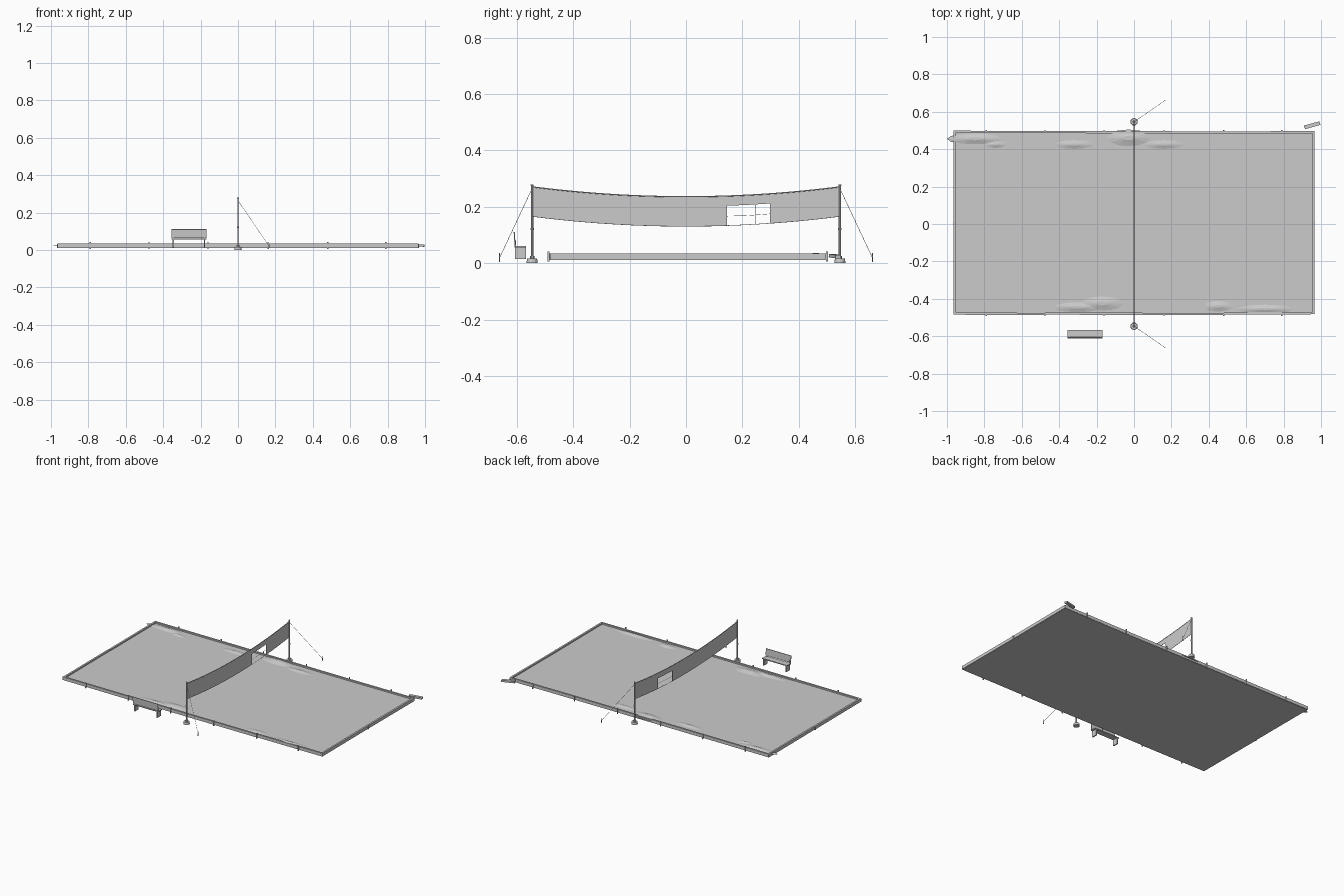
import bpy, bmesh, math, random
from mathutils import Vector, Matrix

if "Cube" in bpy.data.objects:
    bpy.data.objects.remove(bpy.data.objects["Cube"])

random.seed(4)
CY = 0.006          # court centre in y
POST_Y = 0.546


def finish(name, bm):
    me = bpy.data.meshes.new(name)
    bmesh.ops.recalc_face_normals(bm, faces=bm.faces[:])
    bm.to_mesh(me)
    bm.free()
    ob = bpy.data.objects.new(name, me)
    bpy.context.collection.objects.link(ob)
    return ob


def box(name, loc, size, rot=(0, 0, 0)):
    bm = bmesh.new()
    bmesh.ops.create_cube(bm, size=1)
    bmesh.ops.scale(bm, vec=size, verts=bm.verts)
    ob = finish(name, bm)
    ob.location, ob.rotation_euler = loc, rot
    return ob


def rod(name, a, b, r, r2=None, sides=8):
    a, b = Vector(a), Vector(b)
    bm = bmesh.new()
    bmesh.ops.create_cone(bm, cap_ends=True, segments=sides, radius1=r,
                          radius2=r if r2 is None else r2, depth=(b - a).length)
    ob = finish(name, bm)
    ob.location = (a + b) / 2
    ob.rotation_euler = (b - a).to_track_quat('Z', 'Y').to_euler()
    return ob


# Sand bed
box("sand_bed", (0, CY, 0.0185), (1.925, 0.976, 0.013))


# Low wind-blown drifts against the long boards
def drift(i, x, y, rx, ry, h):
    bm = bmesh.new()
    rings = []
    for f, z in ((1, 0), (0.6, 0.45), (0.25, 0.9)):
        rings.append([bm.verts.new((x + rx * f * math.cos(a * math.pi / 6),
                                    y + ry * f * math.sin(a * math.pi / 6),
                                    0.0245 + h * z)) for a in range(12)])
    for lo, hi in zip(rings, rings[1:]):
        for k in range(12):
            bm.faces.new((lo[k], lo[(k + 1) % 12], hi[(k + 1) % 12], hi[k]))
    bm.faces.new(rings[-1])
    bm.faces.new(rings[0][::-1])
    finish(f"sand_drift_{i}", bm)


for i, d in enumerate([(-0.85, 0.455, 0.15, 0.03, 0.009), (-0.74, 0.425, 0.06, 0.02, 0.006),
                       (-0.32, 0.425, 0.11, 0.025, 0.007), (-0.03, 0.46, 0.12, 0.045, 0.012),
                       (0.16, 0.425, 0.11, 0.025, 0.007), (-0.30, -0.445, 0.14, 0.028, 0.008),
                       (-0.17, -0.425, 0.12, 0.04, 0.010), (0.45, -0.44, 0.08, 0.03, 0.008),
                       (0.70, -0.455, 0.16, 0.025, 0.008)]):
    drift(i, *d)

# Border boards, slightly out of line, with joint stakes
joints = [-0.965, -0.475, 0.0, 0.48, 0.965]
for side, s in (("front", -1), ("back", 1)):
    y = CY + s * 0.485
    for i, (a, b) in enumerate(zip(joints, joints[1:])):
        box(f"{side}_board_{i}", ((a + b) / 2, y + random.uniform(-.002, .002), 0.0235),
            (b - a, 0.012, 0.021), (0, 0, random.uniform(-.006, .006)))
    for i, x in enumerate((-0.79, -0.475, -0.16, 0.16, 0.48, 0.79)):
        box(f"{side}_stake_{i}", (x, y + s * 0.009, 0.024), (0.006, 0.006, 0.036))
for side, s in (("left", -1), ("right", 1)):
    for i, t in enumerate((-1, 1)):
        box(f"{side}_board_{i}", (s * 0.959, CY + t * 0.243, 0.0235),
            (0.012, 0.486, 0.021), (0, 0, random.uniform(-.006, .006)))
    box(f"{side}_stake", (s * 0.966, CY, 0.022), (0.005, 0.006, 0.022))

# Loose board lying off the back right corner
box("loose_board", (0.953, 0.528, 0.025), (0.085, 0.02, 0.012), (0, 0.04, 0.27))

# Posts with footing, collar, cap, guy line and peg
for side, s in (("front", -1), ("back", 1)):
    y = s * POST_Y
    rod(f"{side}_post_footing", (0, y, 0), (0, y, 0.016), 0.02, 0.018, 12)
    rod(f"{side}_post_socket", (0, y, 0.016), (0, y, 0.026), 0.008, None, 10)
    rod(f"{side}_post", (0, y, 0.01), (0, y, 0.277), 0.0042, None, 10)
    rod(f"{side}_post_collar", (0, y, 0.117), (0, y, 0.125), 0.006, None, 10)
    rod(f"{side}_post_cap", (0, y, 0.275), (0, y, 0.28), 0.0055, None, 10)
    rod(f"{side}_guy_line", (0, y, 0.265), (0.165, s * 0.66, 0.022), 0.0009, None, 5)
    rod(f"{side}_guy_peg", (0.165, s * 0.661, 0.005), (0.167, s * 0.662, 0.036), 0.002, None, 6)


# Sagging net with a torn opening
def sag(y):
    return 0.035 * (y / POST_Y) ** 2


HOLE = (0.145, 0.298)
ys = [-POST_Y + 2 * POST_Y * i / 24 for i in range(25)]
ys = sorted([y for y in ys if min(abs(y - h) for h in HOLE) > 0.012] + list(HOLE))
fr = [0, 0.3, 0.67, 1]
bm = bmesh.new()
grid = [[bm.verts.new((0, y, 0.131 + sag(y) + 0.105 * f)) for f in fr] for y in ys]
for i in range(len(ys) - 1):
    torn = HOLE[0] - 1e-4 < (ys[i] + ys[i + 1]) / 2 < HOLE[1]
    for j in range(3):
        if not (torn and j < 2):
            bm.faces.new((grid[i][j], grid[i + 1][j], grid[i + 1][j + 1], grid[i][j + 1]))
loose = [v for v in bm.verts if not v.link_faces]
bmesh.ops.delete(bm, geom=loose, context='VERTS')
net = finish("net", bm)
mod = net.modifiers.new("thickness", 'SOLIDIFY')
mod.thickness, mod.offset = 0.0016, 0


# Edge cords and loose threads
def cord(name, pts, r):
    cu = bpy.data.curves.new(name, 'CURVE')
    cu.dimensions, cu.bevel_depth, cu.bevel_resolution = '3D', r, 1
    sp = cu.splines.new('POLY')
    sp.points.add(len(pts) - 1)
    for p, q in zip(sp.points, pts):
        p.co = (*q, 1)
    bpy.context.collection.objects.link(bpy.data.objects.new(name, cu))


cord("net_top_cord", [(0, y, 0.236 + sag(y)) for y in ys], 0.0022)
cord("net_bottom_cord", [(0, y, 0.131 + sag(y)) for y in ys], 0.0011)
cord("torn_thread_upright", [(0, 0.245, 0.21), (0, 0.246, 0.138)], 0.0007)
cord("torn_thread_level", [(0, 0.145, 0.167), (0, 0.22, 0.169), (0, 0.298, 0.175)], 0.0007)

# Bench facing the court
BX = -0.2625
box("bench_seat", (BX, -0.587, 0.058), (0.187, 0.040, 0.006))
box("bench_back", (BX, -0.608, 0.088), (0.187, 0.004, 0.046), (0.06, 0, 0))
for side, s in (("left", -1), ("right", 1)):
    box(f"bench_{side}_leg", (BX + s * 0.083, -0.587, 0.035), (0.007, 0.038, 0.042))
    box(f"bench_{side}_bracket", (BX + s * 0.083, -0.6055, 0.068), (0.007, 0.004, 0.025))
